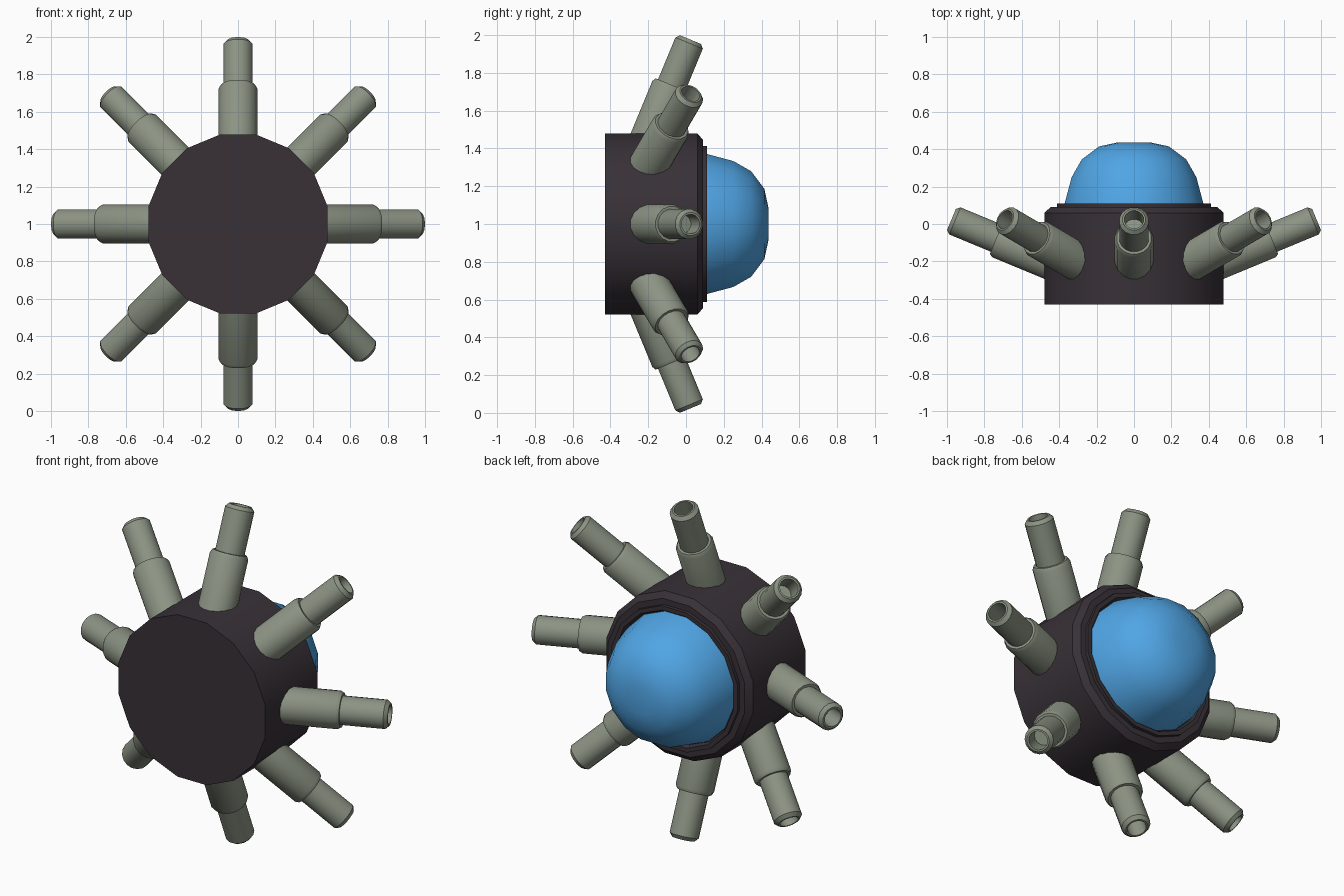
import bpy, bmesh, math
from mathutils import Vector, Matrix

cube = bpy.data.objects.get("Cube")
if cube:
    bpy.data.objects.remove(cube, do_unlink=True)

CENTRE = Vector((0, 0, 1))


def material(name, rgb):
    m = bpy.data.materials.new(name)
    m.use_nodes = True
    colour = (*rgb, 1)
    m.diffuse_color = colour
    m.node_tree.nodes["Principled BSDF"].inputs["Base Color"].default_value = colour
    return m


def lathe(name, profile, sides, mat, matrix):
    """Turn (radius, height) points around local z, cap both ends, then place."""
    bm = bmesh.new()
    rings = []
    for r, h in profile:
        angles = [(i + 0.5) * math.tau / sides for i in range(sides)]
        rings.append([bm.verts.new((r * math.cos(a), r * math.sin(a), h)) for a in angles])
    for low, high in zip(rings, rings[1:]):
        for i in range(sides):
            j = (i + 1) % sides
            bm.faces.new((low[i], low[j], high[j], high[i]))
    bm.faces.new(rings[0][::-1])
    bm.faces.new(rings[-1])
    bmesh.ops.recalc_face_normals(bm, faces=bm.faces)
    mesh = bpy.data.meshes.new(name)
    bm.to_mesh(mesh)
    bm.free()
    mesh.materials.append(mat)
    obj = bpy.data.objects.new(name, mesh)
    bpy.context.collection.objects.link(obj)
    obj.matrix_world = matrix
    bpy.ops.object.select_all(action="DESELECT")
    obj.select_set(True)
    bpy.context.view_layer.objects.active = obj
    bpy.ops.object.shade_smooth_by_angle(angle=math.radians(30))
    return obj


dark = material("dark plum", (0.040, 0.031, 0.039))
blue = material("dome blue", (0.080, 0.376, 0.780))
grey = material("grey green", (0.262, 0.296, 0.231))

to_back = Matrix.Translation(CENTRE) @ Matrix.Rotation(-math.pi / 2, 4, "X")

# Drum body with a chamfered back edge and a raised collar round the dome
lathe("body", [(0.488, -0.43), (0.488, 0.06), (0.455, 0.09), (0.42, 0.09),
               (0.42, 0.11), (0.395, 0.11), (0.385, 0.09)], 16, dark, to_back)

# Glass dome on the back
lathe("dome", [(0.385, 0.07), (0.378, 0.11), (0.34, 0.25), (0.285, 0.345),
               (0.19, 0.415), (0.085, 0.437)], 16, blue, to_back)

# Eight stepped hollow barrels, leaning backwards
barrel = [(0.105, -0.75), (0.105, -0.28), (0.094, -0.26), (0.08, -0.26),
          (0.08, -0.02), (0.062, 0), (0.052, 0), (0.052, -0.12)]
lean = math.radians(22.5)
for k in range(8):
    a = k * math.tau / 8
    out = Vector((math.cos(a), 0, math.sin(a)))
    axis = out * math.cos(lean) + Vector((0, math.sin(lean), 0))
    tip = CENTRE + out * 0.976 + Vector((0, 0.024, 0))
    turn = axis.to_track_quat("Z", "Y").to_matrix().to_4x4()
    lathe(f"barrel_{k + 1}", barrel, 16, grey, Matrix.Translation(tip) @ turn)
